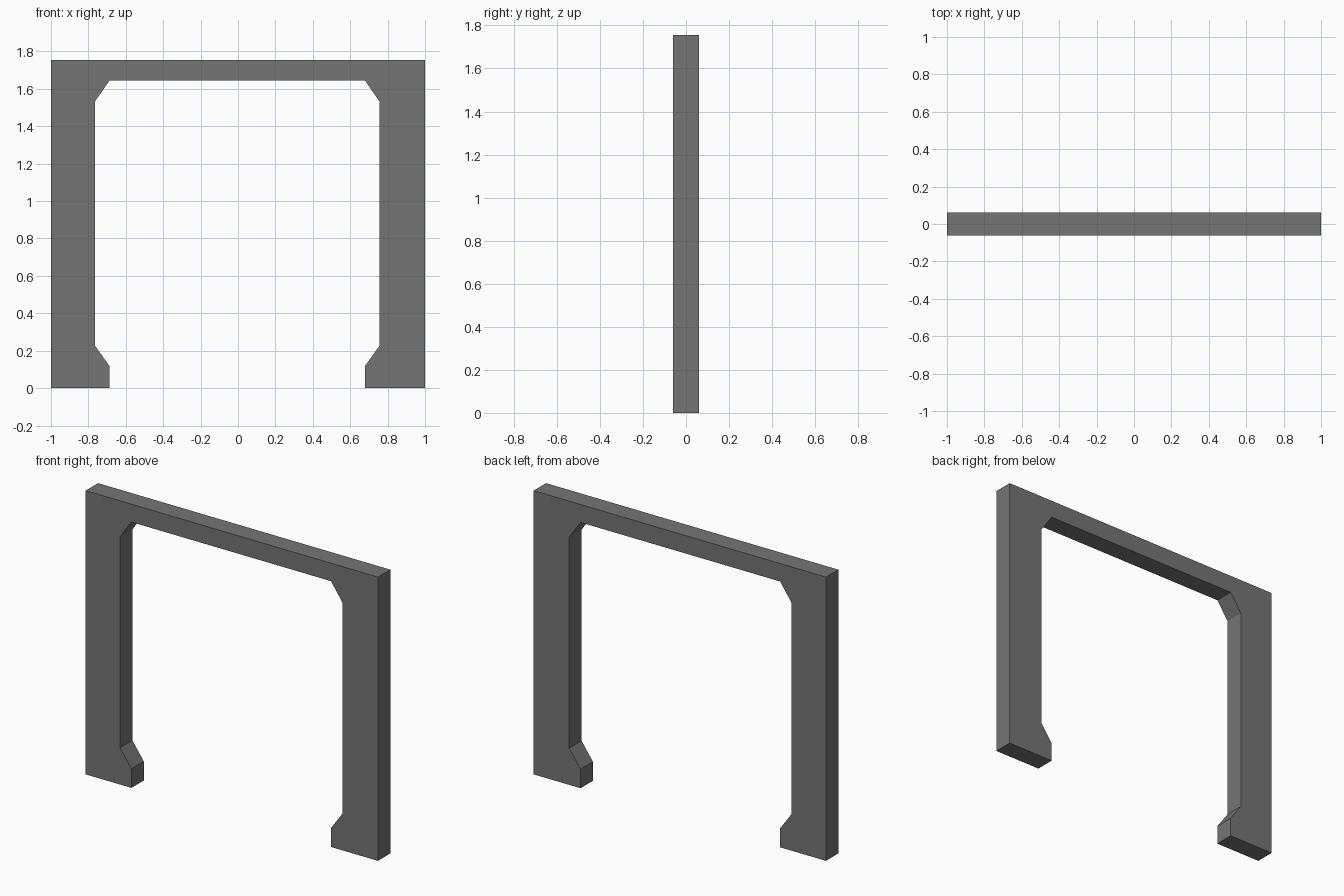
import bpy, bmesh

if "Cube" in bpy.data.objects:
    bpy.data.objects.remove(bpy.data.objects["Cube"])

H, D = 1.755, 0.0605          # total height, half depth
SHIFT = -0.004                # opening sits slightly left of centre

# Half outline of the opening, from foot to lintel
half = [(0.683, 0.0), (0.683, 0.118), (0.761, 0.227),
        (0.761, 1.532), (0.683, 1.644)]
right = [(x + SHIFT, z) for x, z in half]
left = [(-x + SHIFT, z) for x, z in reversed(half)]
outline = [(-1, 0)] + left[::-1] + right[::-1] + [(1, 0), (1, H), (-1, H)]

# Door frame: one profile extruded through its depth
bm = bmesh.new()
face = bm.faces.new([bm.verts.new((x, -D, z)) for x, z in outline])
ext = bmesh.ops.extrude_face_region(bm, geom=[face], use_keep_orig=True)
moved = [g for g in ext["geom"] if isinstance(g, bmesh.types.BMVert)]
bmesh.ops.translate(bm, verts=moved, vec=(0, 2 * D, 0))
bmesh.ops.recalc_face_normals(bm, faces=bm.faces)

mesh = bpy.data.meshes.new("door_frame")
bm.to_mesh(mesh)
bm.free()

# Dark grey finish
mat = bpy.data.materials.new("dark_grey")
mat.diffuse_color = (0.178, 0.178, 0.178, 1)
mat.use_nodes = True
mat.node_tree.nodes["Principled BSDF"].inputs["Base Color"].default_value = mat.diffuse_color
mesh.materials.append(mat)
bpy.context.collection.objects.link(bpy.data.objects.new("door_frame", mesh))
